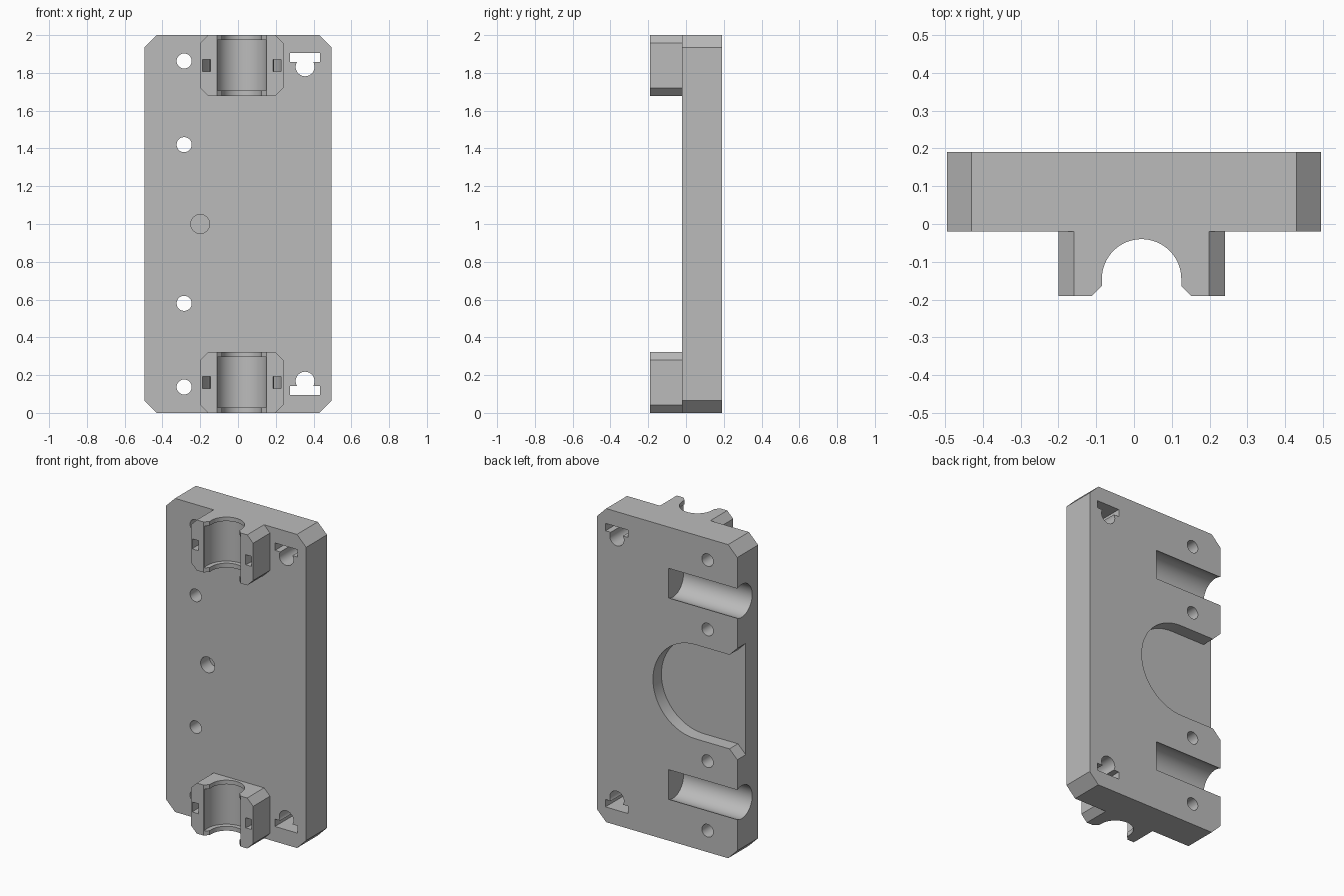
import bpy, bmesh
from math import sin, cos, tau, pi
from mathutils import Vector

cube = bpy.data.objects.get("Cube")
if cube:
    bpy.data.objects.remove(cube, do_unlink=True)

grey = bpy.data.materials.new("plain_grey")
grey.use_nodes = True
grey.diffuse_color = (0.5, 0.5, 0.5, 1)
for node in grey.node_tree.nodes:
    if node.type == 'BSDF_PRINCIPLED':
        node.inputs["Base Color"].default_value = (0.5, 0.5, 0.5, 1)

# Where a profile point (u, v) at depth w lands for each extrusion axis
PLACE = {
    'X': lambda u, v, w: Vector((w, u, v)),
    'Y': lambda u, v, w: Vector((u, w, v)),
    'Z': lambda u, v, w: Vector((u, v, w)),
}


def prism(name, profile, axis, start, end):
    """Extrude a closed 2D profile along an axis."""
    place = PLACE[axis]
    bm = bmesh.new()
    face = bm.faces.new([bm.verts.new(place(u, v, start)) for u, v in profile])
    new = bmesh.ops.extrude_face_region(bm, geom=[face])["geom"]
    bmesh.ops.translate(bm, vec=place(0, 0, end - start),
                        verts=[g for g in new if isinstance(g, bmesh.types.BMVert)])
    bmesh.ops.recalc_face_normals(bm, faces=bm.faces[:])
    mesh = bpy.data.meshes.new(name)
    bm.to_mesh(mesh)
    bm.free()
    mesh.materials.append(grey)
    obj = bpy.data.objects.new(name, mesh)
    bpy.context.collection.objects.link(obj)
    return obj


def arc(u, v, r, a0=0.0, a1=tau, n=48):
    closed = abs(a1 - a0 - tau) < 1e-6
    count = n if closed else n + 1
    return [(u + r * cos(a0 + (a1 - a0) * i / n),
             v + r * sin(a0 + (a1 - a0) * i / n)) for i in range(count)]


def rect(u0, u1, v0, v1):
    return [(u0, v0), (u1, v0), (u1, v1), (u0, v1)]


def chamfered(u0, u1, v0, v1, c):
    return [(u0 + c, v0), (u1 - c, v0), (u1, v0 + c), (u1, v1 - c),
            (u1 - c, v1), (u0 + c, v1), (u0, v1 - c), (u0, v0 + c)]


def combine(target, other, operation):
    mod = target.modifiers.new("boolean", 'BOOLEAN')
    mod.operation = operation
    mod.solver = 'EXACT'
    mod.object = other
    bpy.context.view_layer.objects.active = target
    bpy.ops.object.modifier_apply(modifier=mod.name)
    bpy.data.objects.remove(other, do_unlink=True)


FRONT, BACK, NOSE = -0.02, 0.19, -0.19
SIDE = 0.495
ROD_X, ROD_Y = 0.02, -0.145

# Main plate with clipped corners
plate = prism("carriage_plate", chamfered(-SIDE, SIDE, 0, 2, 0.065), 'Y', FRONT, BACK)


def cut(profile, axis, start, end):
    combine(plate, prism("cutter", profile, axis, start, end), 'DIFFERENCE')


# Bearing clamps on the front
for low, high in ((0, 0.322), (1.678, 2)):
    clamp = prism("clamp", chamfered(-0.2, 0.24, low, high, 0.042), 'Y', NOSE, 0.05)
    combine(plate, clamp, 'UNION')

for low, high in ((0, 0.322), (1.678, 2)):
    mid = (low + high) / 2
    # Open throat with a flared mouth
    throat = arc(ROD_X, ROD_Y, 0.105, 0, pi, 32) + [
        (ROD_X - 0.105, -0.164), (ROD_X - 0.141, -0.2), (ROD_X + 0.141, -0.2),
        (ROD_X + 0.105, -0.164)]
    cut(throat, 'Z', low - 0.05, high + 0.05)
    # Wider bearing seat between the end lips
    cut(arc(ROD_X, ROD_Y, 0.134, n=64), 'Z', low + 0.028, high - 0.026)
    # Curved tie channel around the seat
    ring = arc(ROD_X, ROD_Y, 0.212, -0.6, pi + 0.6) + \
        arc(ROD_X, ROD_Y, 0.171, -0.6, pi + 0.6)[::-1]
    cut(ring, 'Z', mid - 0.032, mid + 0.032)

# Screw holes, bearing troughs and nut slots, mirrored top to bottom
for s in (-1, 1):
    for offset in (0.42, 0.863):
        cut(arc(-0.285, 1 + s * offset, 0.04, n=32), 'Y', -0.3, 0.3)
    cut(arc(0.145, 1 + s * 0.642, 0.105, n=64), 'X', -0.6, -0.01)
    cut(arc(0.355, 1 + s * 0.832, 0.05, n=32), 'Y', -0.3, 0.3)
    edges = sorted((1 + s * 0.857, 1 + s * 0.904))
    cut(rect(0.275, 0.435, *edges), 'Y', -0.3, 0.3)

# Round-ended pocket in the back, flared at the side edge
R = 0.3
pocket = arc(-0.2, 1, R, -pi / 2, pi / 2) + [
    (-0.44, 1 + R), (-0.54, 1.1 + R), (-0.54, 0.9 - R), (-0.44, 1 - R)]
cut(pocket, 'Y', BACK - 0.085, 0.3)

# Blind pivot hole in the front
cut(arc(-0.2, 1, 0.05, n=32), 'Y', -0.1, FRONT + 0.09)

# Smooth the bores, keep the edges crisp
bpy.ops.object.select_all(action='DESELECT')
plate.select_set(True)
bpy.context.view_layer.objects.active = plate
bpy.ops.object.shade_smooth_by_angle(angle=0.5)
